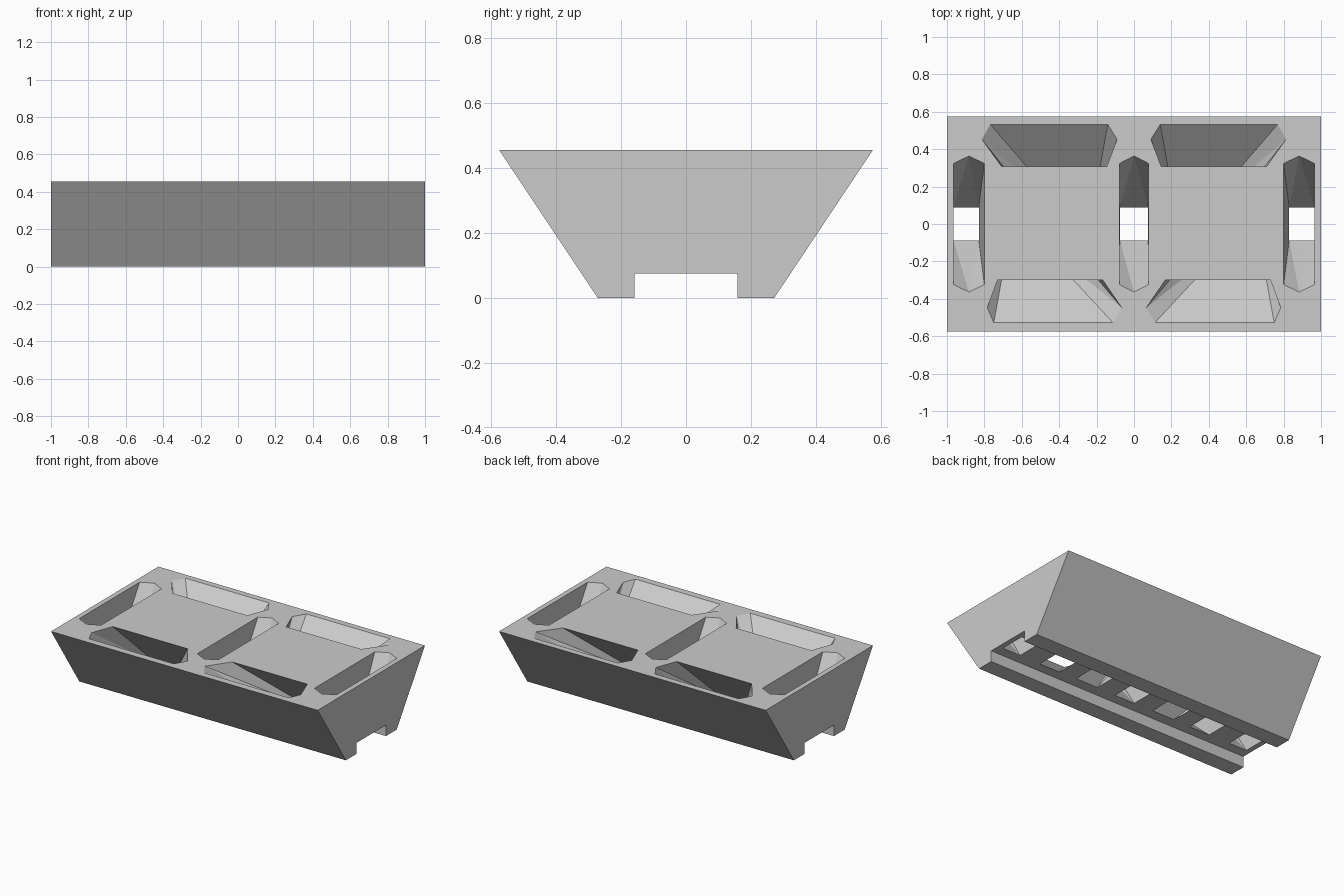
import bpy, bmesh

cube = bpy.data.objects.get("Cube")
if cube:
    bpy.data.objects.remove(cube, do_unlink=True)

TOP, SLOT = 0.455, 0.075

grey = bpy.data.materials.new("light grey")
grey.use_nodes = True
colour = (0.6, 0.6, 0.6, 1)
grey.diffuse_color = colour
grey.node_tree.nodes["Principled BSDF"].inputs["Base Color"].default_value = colour


def add_object(name, bm):
    bmesh.ops.recalc_face_normals(bm, faces=bm.faces)
    mesh = bpy.data.meshes.new(name)
    bm.to_mesh(mesh)
    bm.free()
    mesh.materials.append(grey)
    obj = bpy.data.objects.new(name, mesh)
    bpy.context.collection.objects.link(obj)
    return obj


# Tapered body with a rail slot along the underside
half = [(0.575, TOP), (0.272, 0), (0.158, 0), (0.158, SLOT)]
profile = half + [(-y, z) for y, z in reversed(half)]
bm = bmesh.new()
face = bm.faces.new([bm.verts.new((-1, y, z)) for y, z in profile])
ends = bmesh.ops.extrude_face_region(bm, geom=[face])["geom"]
bmesh.ops.translate(bm, vec=(2, 0, 0),
                    verts=[v for v in ends if isinstance(v, bmesh.types.BMVert)])
body = add_object("funnel_block", bm)


def funnel(name, mouth, x0, x1, side=1):
    """Hopper narrowing from a six-sided mouth to a rectangular outlet."""
    bm = bmesh.new()
    for x, y in mouth:
        bm.verts.new((side * x, y, TOP + 0.002))
    for x in (x0, x1):
        for y in (-0.087, 0.087):
            bm.verts.new((side * x, y, SLOT - 0.002))
    bmesh.ops.convex_hull(bm, input=bm.verts)
    cutter = add_object(name, bm)
    cutter.hide_render = True
    cutter.hide_set(True)
    cut = body.modifiers.new(name, "BOOLEAN")
    cut.operation, cut.solver, cut.object = "DIFFERENCE", "EXACT", cutter
    return cutter


def long_mouth(x0, x1):
    mid = (x0 + x1) / 2
    return [(x0, -0.325), (mid, -0.365), (x1, -0.325),
            (x1, 0.325), (mid, 0.365), (x0, 0.325)]


# Mouths of the front and back hoppers, which lean towards the slot
front = [(0.11, -0.53), (0.75, -0.53), (0.785, -0.45),
         (0.73, -0.302), (0.165, -0.302), (0.063, -0.45)]
back = [(0.14, 0.535), (0.77, 0.535), (0.815, 0.455),
        (0.71, 0.31), (0.145, 0.31), (0.09, 0.455)]

cutters = [funnel("middle_cutter", long_mouth(-0.078, 0.078), -0.076, 0.076)]
for label, side in (("left", 1), ("right", -1)):
    cutters += [
        funnel(label + "_end_cutter", long_mouth(0.80, 0.965), 0.83, 0.965, side),
        funnel(label + "_front_cutter", front, 0.52, 0.67, side),
        funnel(label + "_back_cutter", back, 0.22, 0.385, side),
    ]

# Apply the cuts and drop the helpers
bpy.context.view_layer.objects.active = body
body.select_set(True)
for name in [m.name for m in body.modifiers]:
    bpy.ops.object.modifier_apply(modifier=name)
for cutter in cutters:
    bpy.data.objects.remove(cutter, do_unlink=True)
